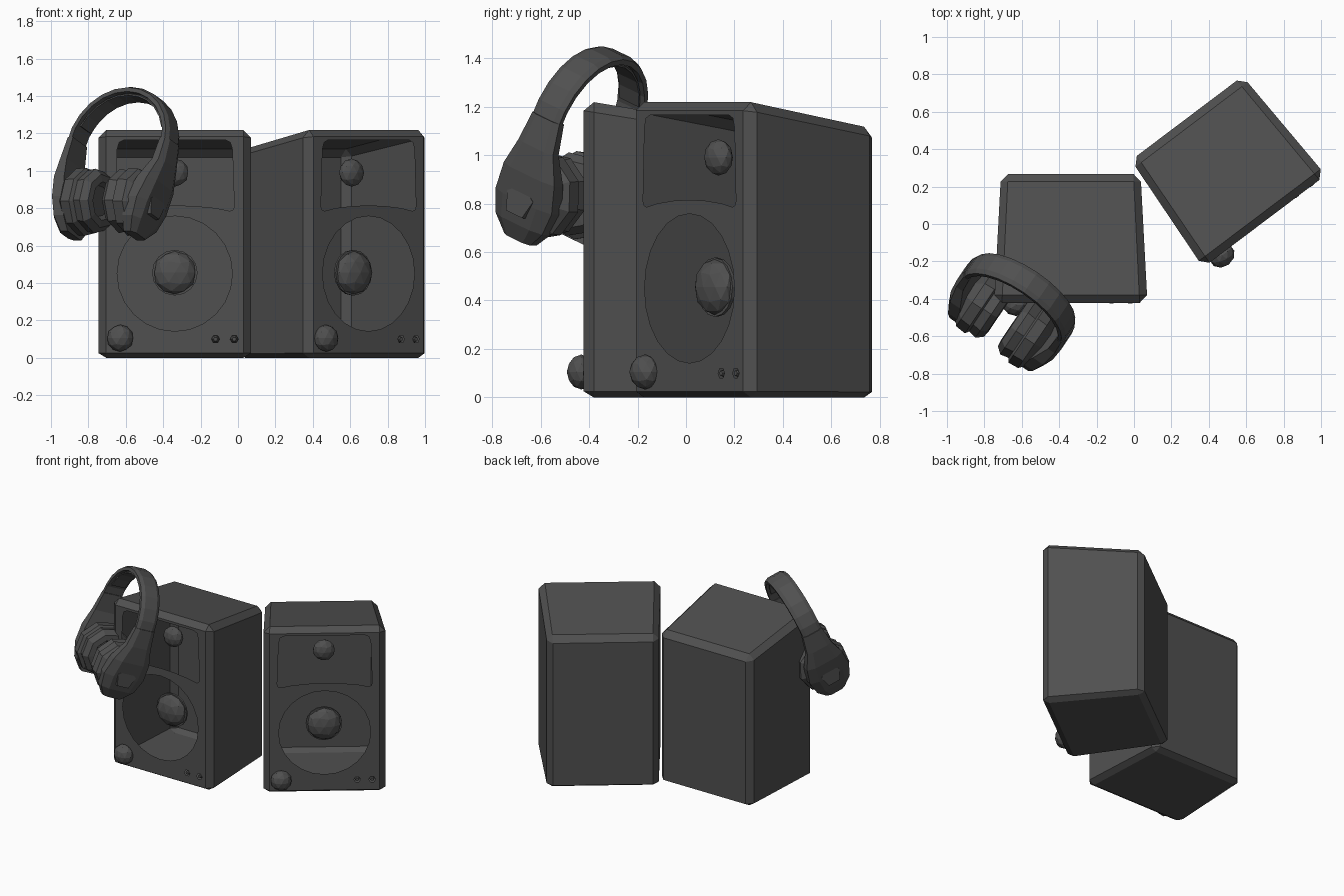
import bpy, bmesh
from math import sin, cos, pi, radians
from mathutils import Matrix, Vector

cube = bpy.data.objects.get("Cube")
if cube:
    bpy.data.objects.remove(cube, do_unlink=True)

charcoal = bpy.data.materials.new("charcoal")
charcoal.use_nodes = True
COLOR = (0.08, 0.08, 0.08, 1)
charcoal.diffuse_color = COLOR
charcoal.node_tree.nodes["Principled BSDF"].inputs["Base Color"].default_value = COLOR


def finish(name, bm, matrix, fix_normals=True):
    if fix_normals:
        bmesh.ops.recalc_face_normals(bm, faces=bm.faces)
    mesh = bpy.data.meshes.new(name)
    bm.to_mesh(mesh)
    bm.free()
    mesh.materials.append(charcoal)
    obj = bpy.data.objects.new(name, mesh)
    bpy.context.collection.objects.link(obj)
    obj.matrix_world = matrix
    return obj


def loft(name, rings, matrix):
    """Skin a row of closed rings and cap both ends."""
    bm = bmesh.new()
    rows = [[bm.verts.new(p) for p in ring] for ring in rings]
    n = len(rows[0])
    for a, b in zip(rows, rows[1:]):
        for i in range(n):
            j = (i + 1) % n
            bm.faces.new((a[i], a[j], b[j], b[i]))
    bm.faces.new(rows[0])
    bm.faces.new(rows[-1])
    return finish(name, bm, matrix)


def circle(x, z, r, n, turn=0.0):
    return [(x + r * cos(turn + 2 * pi * i / n), z + r * sin(turn + 2 * pi * i / n))
            for i in range(n)]


def dome(name, x, y, z, r, depth, matrix):
    bm = bmesh.new()
    bmesh.ops.create_icosphere(bm, subdivisions=2, radius=1)
    bmesh.ops.transform(bm, matrix=Matrix.Translation((x, y, z)) @ Matrix.Diagonal((r, depth, r, 1)),
                        verts=bm.verts)
    finish(name, bm, matrix)


# ---- Speakers: open-fronted tapered cabinets ----
W, D, H = 0.82, 0.69, 1.225
FRONT = -D / 2
JACKS = (0.218, 0.318)


def window_outline():
    half = [(0.27, 1.165), (0.297, 1.152), (0.308, 1.115), (0.318, 0.81), (0.312, 0.792), (0.295, 0.785)]
    arch = [(x, 0.815 - 0.30 * x * x) for x in (0.22, 0.11, 0, -0.11, -0.22)]
    return half + arch + [(-x, z) for x, z in reversed(half)]


def cabinet(name, matrix):
    bm = bmesh.new()
    bmesh.ops.create_cube(bm, size=1)
    bmesh.ops.transform(bm, matrix=Matrix.Translation((0, 0, H / 2)) @ Matrix.Diagonal((W, D, H, 1)),
                        verts=bm.verts)
    bmesh.ops.bevel(bm, geom=bm.edges[:], offset=0.042, segments=1, affect='EDGES')
    # front panel with openings
    panel = max(bm.faces, key=lambda f: -f.normal.y * f.calc_area())
    edges = list(panel.edges)
    bmesh.ops.delete(bm, geom=[panel], context='FACES_ONLY')
    outlines = [window_outline(), circle(0, 0.45, 0.308, 24)]
    outlines += [circle(x, 0.1, 0.022, 6) for x in JACKS]
    for outline in outlines:
        vs = [bm.verts.new((x, FRONT, z)) for x, z in outline]
        edges += [bm.edges.new((vs[i - 1], vs[i])) for i in range(len(vs))]
    bmesh.ops.triangle_fill(bm, use_beauty=True, use_dissolve=False, edges=edges, normal=(0, -1, 0))
    # taper to the back, thinner chamfer at the bottom
    for v in bm.verts:
        t = (v.co.y - FRONT) / D
        v.co.x *= 1 - 0.09 * t
        if v.co.z < 0.05:
            v.co.z *= 0.6
        v.co.z *= 1 - 0.094 * t
    finish(name, bm, matrix)


def speaker(side, matrix):
    cabinet(side + "_speaker_cabinet", matrix)
    dome(side + "_woofer_cap", 0, FRONT + 0.13, 0.455, 0.115, 0.06, matrix)
    loft(side + "_woofer_ring", [[(x, y, z) for x, z in circle(0, 0.455, 0.122, 16)]
                                 for y in (FRONT + 0.13, FRONT + 0.145)], matrix)
    dome(side + "_tweeter_cap", 0, FRONT + 0.15, 0.99, 0.075, 0.05, matrix)
    dome(side + "_volume_knob", -0.292, FRONT - 0.01, 0.105, 0.072, 0.06, matrix)
    for i, x in enumerate(JACKS):
        loft(f"{side}_jack_{i + 1}", [[(px, y, pz) for px, pz in circle(x, 0.1, r, 6)]
                                      for y, r in ((FRONT - 0.002, 0.011), (FRONT + 0.03, 0.022))], matrix)


speaker("right", Matrix.Translation((-0.338, -0.077, 0)))
speaker("left", Matrix.Translation((0.49, 0.29, 0)) @ Matrix.Rotation(radians(37), 4, 'Z'))

# ---- Headphones: leaning on the corner of one speaker ----
phones = (Matrix.Translation((-0.69, -0.517, 0.81)) @ Matrix.Rotation(radians(-34), 4, 'Z')
          @ Matrix.Rotation(radians(-22), 4, 'X'))
ARCH_Z, ARCH_R = 0.345, 0.325


def band(name, outer, inner, half, start, steps):
    rings = []
    for i in range(steps + 1):
        a = start + (pi - 2 * start) * i / steps
        c, s = cos(a), sin(a)
        section = ((inner, -half), (outer - 0.012, -half), (outer, -half * 0.65),
                   (outer, half * 0.65), (outer - 0.012, half), (inner, half))
        rings.append([(r * c, y, ARCH_Z + r * s) for r, y in section])
    loft(name, rings, phones)


band("headband", ARCH_R, ARCH_R - 0.035, 0.07, 0.0, 12)
band("headband_cushion", ARCH_R - 0.03, ARCH_R - 0.05, 0.052, 0.35, 10)


def lathe(name, profile, n, z, sign, turn=0.0):
    loft(name, [[(sign * x, y, pz) for y, pz in circle(0, z, r, n, turn)] for x, r in profile], phones)


for side, sign in (("left", 1), ("right", -1)):
    # teardrop yoke: height, half width, outer and inner offset
    yoke = ((0.37, 0.072, 0.328, 0.28), (0.24, 0.092, 0.335, 0.275), (0.12, 0.135, 0.328, 0.235),
            (0.0, 0.15, 0.305, 0.20), (-0.1, 0.125, 0.28, 0.19), (-0.17, 0.07, 0.245, 0.18))
    rings = []
    for z, h, xo, xi in yoke:
        xm = xo - 0.3 * (xo - xi)
        section = ((xi, -h), (xm, -h), (xo, -h * 0.6), (xo, h * 0.6), (xm, h), (xi, h))
        rings.append([(sign * x, y, z) for x, y in section])
    loft(side + "_yoke", rings, phones)
    lathe(side + "_ear_cup", ((0.12, 0.155), (0.14, 0.185), (0.2, 0.18), (0.25, 0.12)), 9, 0.025, sign)
    lathe(side + "_ear_pad", ((0.07, 0.085), (0.04, 0.105), (0.045, 0.145), (0.08, 0.175), (0.13, 0.165)),
          9, 0.03, sign)
    lathe(side + "_cup_badge", ((0.27, 0.078), (0.312, 0.072)), 5, 0.0, sign, pi / 2)
